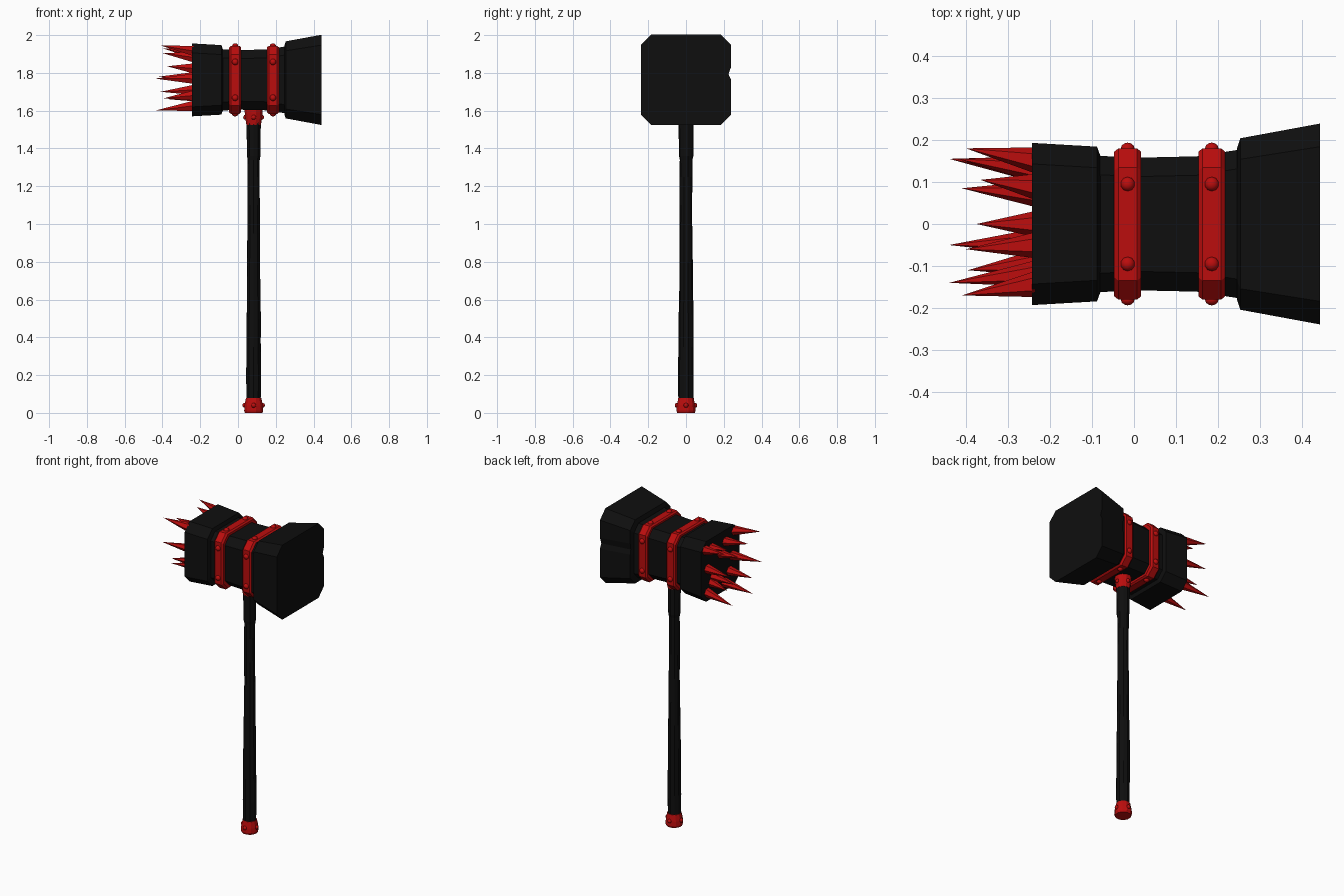
import bpy, bmesh, math, random
from mathutils import Vector

if "Cube" in bpy.data.objects:
    bpy.data.objects.remove(bpy.data.objects["Cube"])

random.seed(4)
HX, HZ = 0.083, 1.763      # handle axis x, head centre z


def material(name, rgb):
    m = bpy.data.materials.new(name)
    m.diffuse_color = (*rgb, 1)
    m.use_nodes = True
    m.node_tree.nodes["Principled BSDF"].inputs["Base Color"].default_value = m.diffuse_color
    return m


BLACK = material("black", (0.0045, 0.0045, 0.0045))
RED = material("red", (0.5, 0.004, 0.004))


def make(name, bm, mat):
    bmesh.ops.recalc_face_normals(bm, faces=bm.faces)
    mesh = bpy.data.meshes.new(name)
    bm.to_mesh(mesh)
    bm.free()
    mesh.materials.append(mat)
    ob = bpy.data.objects.new(name, mesh)
    bpy.context.collection.objects.link(ob)
    return ob


def loft(name, rings, mat):
    """Skin a list of equal-length point rings and cap both ends."""
    bm = bmesh.new()
    vs = [[bm.verts.new(p) for p in r] for r in rings]
    n = len(vs[0])
    for a, b in zip(vs, vs[1:]):
        for i in range(n):
            j = (i + 1) % n
            bm.faces.new((a[i], a[j], b[j], b[i]))
    bm.faces.new(vs[0])
    bm.faces.new(vs[-1])
    return make(name, bm, mat)


def block_ring(x, h, c, dent=None):
    """Square section with cut corners; dent adds a nick on the +y side."""
    k = h - c
    pts = [(h, -k), (h, k), (k, h), (-k, h), (-h, k), (-h, -k), (-k, -h), (k, -h)]
    if dent is not None:
        pts[1:1] = [(h, 0.0), (h - dent, 0.03), (h, 0.07)]
    return [(x, y, HZ + z) for y, z in pts]


def round_ring(z, r, n=10, wobble=0.0):
    out = []
    for i in range(n):
        a = math.tau * (i + 0.5) / n
        q = r + random.uniform(-wobble, wobble)
        out.append((HX + q * math.cos(a), q * math.sin(a), z))
    return out


def rivets(name, spots, r):
    """Half-sunk studs at (position, outward direction)."""
    bm = bmesh.new()
    for pos, normal in spots:
        rot = Vector((0, 0, 1)).rotation_difference(Vector(normal)).to_matrix().to_4x4()
        made = bmesh.ops.create_uvsphere(bm, u_segments=10, v_segments=6, radius=r)["verts"]
        bmesh.ops.scale(bm, vec=(1, 1, 0.8), verts=made)
        bmesh.ops.transform(bm, matrix=rot, verts=made)
        bmesh.ops.translate(bm, vec=pos, verts=made)
    ob = make(name, bm, RED)
    for p in ob.data.polygons:
        p.use_smooth = True


# Hammer head: waist, spiked block and flared striking block
loft("head_waist", [block_ring(x, h, 0.045) for x, h in
     ((-0.11, 0.163), (0.02, 0.158), (0.15, 0.161), (0.27, 0.18))], BLACK)
loft("spiked_block", [block_ring(x, h, 0.05) for x, h in
     ((-0.243, 0.193), (-0.088, 0.184), (-0.08, 0.162))], BLACK)
loft("striking_block", [block_ring(x, h, c, d) for x, h, c, d in
     ((0.245, 0.18, 0.045, 0.0), (0.253, 0.204, 0.05, 0.006), (0.443, 0.239, 0.055, 0.014))], BLACK)

# Riveted bands around the waist
for side, bx in (("left", -0.015), ("right", 0.185)):
    loft(side + "_band", [block_ring(bx + dx, h, 0.045) for dx, h in
         ((-0.032, 0.15), (-0.032, 0.172), (-0.022, 0.18),
          (0.022, 0.18), (0.032, 0.172), (0.032, 0.15))], RED)
    spots = []
    for s in (-1, 1):
        for t in (-0.095, 0.095):
            spots.append(((bx, s * 0.18, HZ + t), (0, s, 0)))
            spots.append(((bx, t, HZ + s * 0.18), (0, 0, s)))
    rivets(side + "_band_rivets", spots, 0.017)

# Handle with slightly uneven carving
shaft = [(0.07, 0.040), (0.2, 0.041), (0.35, 0.040), (0.5, 0.039), (0.65, 0.037),
         (0.8, 0.036), (0.95, 0.034), (1.1, 0.033), (1.25, 0.033), (1.34, 0.034),
         (1.36, 0.038), (1.54, 0.040)]
loft("handle", [round_ring(z, r, 10, 0.0015) for z, r in shaft], BLACK)

# Pommel and collar, each with four studs
loft("pommel", [round_ring(z, r, 12) for z, r in
     ((0, 0.048), (0.012, 0.052), (0.04, 0.050), (0.08, 0.042))], RED)
loft("collar", [round_ring(z, r, 12) for z, r in
     ((1.525, 0.040), (1.555, 0.045), (1.59, 0.049), (1.62, 0.050))], RED)
for name, z, r in (("pommel_rivets", 0.04, 0.049), ("collar_rivets", 1.565, 0.045)):
    rivets(name, [((HX + r * dx, r * dy, z), (dx, dy, 0))
                  for dx, dy in ((1, 0), (-1, 0), (0, 1), (0, -1))], 0.013)

# Spikes: tip positions, bases pulled towards the block centre
tips = [(-0.41, -0.17, 1.945), (-0.40, 0.18, 1.93), (-0.44, -0.14, 1.77),
        (-0.44, -0.05, 1.60), (-0.44, 0.155, 1.60), (-0.40, -0.06, 1.905),
        (-0.375, 0.0, 1.835), (-0.41, 0.085, 1.70), (-0.365, 0.105, 1.66),
        (-0.395, -0.11, 1.665), (-0.365, 0.105, 1.92), (-0.42, 0.155, 1.78)]
bm = bmesh.new()
for tx, ty, tz in tips:
    by, bz = ty * 0.84, HZ + (tz - HZ) * 0.84
    tip = bm.verts.new((tx, ty, tz))
    base = [bm.verts.new((-0.235, by + 0.031 * math.cos(i * math.tau / 6),
                          bz + 0.031 * math.sin(i * math.tau / 6))) for i in range(6)]
    bm.faces.new(base)
    for i in range(6):
        bm.faces.new((base[i], base[(i + 1) % 6], tip))
make("spikes", bm, RED)
